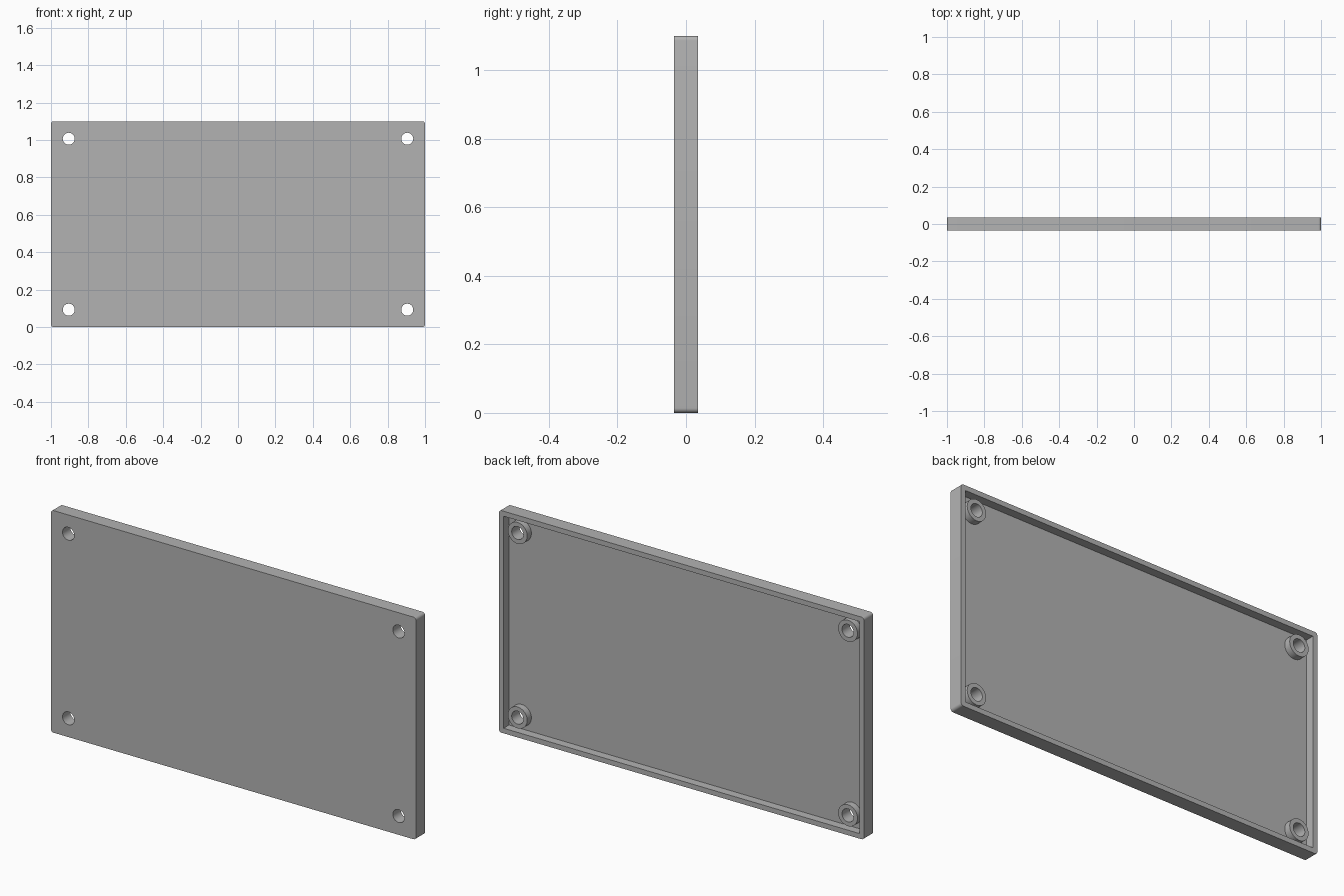
import bpy, bmesh, math
from mathutils import Vector

cube = bpy.data.objects.get("Cube")
if cube:
    bpy.data.objects.remove(cube, do_unlink=True)

W, H, D = 2.0, 1.1, 0.07        # overall size
WALL, FLOOR_Y = 0.025, -0.007   # rim thickness, inner floor position
HOLE_X, HOLE_INSET = 0.905, 0.093
HOLE_R, BOSS_R, BOSS_TOP = 0.032, 0.053, 0.026
SEGS = 40

grey = bpy.data.materials.new("plain_grey")
grey.use_nodes = True
grey.diffuse_color = (0.45, 0.45, 0.45, 1)
grey.node_tree.nodes["Principled BSDF"].inputs["Base Color"].default_value = grey.diffuse_color


def add_object(name, bm):
    bmesh.ops.recalc_face_normals(bm, faces=bm.faces)
    mesh = bpy.data.meshes.new(name)
    bm.to_mesh(mesh)
    bm.free()
    mesh.materials.append(grey)
    obj = bpy.data.objects.new(name, mesh)
    bpy.context.collection.objects.link(obj)
    return obj


def box(bm, lo, hi):
    verts = bmesh.ops.create_cube(bm, size=1)["verts"]
    lo, hi = Vector(lo), Vector(hi)
    for v in verts:
        v.co = (lo + hi) / 2 + v.co * (hi - lo)


def cut(obj, cutter):
    mod = obj.modifiers.new("cut", 'BOOLEAN')
    mod.operation, mod.solver, mod.object = 'DIFFERENCE', 'EXACT', cutter
    bpy.context.view_layer.objects.active = obj
    bpy.ops.object.modifier_apply(modifier=mod.name)
    bpy.data.objects.remove(cutter, do_unlink=True)


def ring_profile(bm, profile, cx, cz):
    """Turn (radius, y) points around an axis along y."""
    verts = [bm.verts.new((cx + r, y, cz)) for r, y in profile]
    edges = [bm.edges.new(pair) for pair in zip(verts, verts[1:])]
    bmesh.ops.spin(bm, geom=verts + edges, cent=(cx, 0, cz), axis=(0, 1, 0),
                   angle=math.tau, steps=SEGS, use_merge=True)
    bmesh.ops.remove_doubles(bm, verts=bm.verts, dist=1e-5)


corners = [(sx * HOLE_X, z, f"{row}_{side}")
           for sx, side in ((-1, "right"), (1, "left"))
           for z, row in ((HOLE_INSET, "lower"), (H - HOLE_INSET, "upper"))]

# Panel with rounded corners
bm = bmesh.new()
box(bm, (-W / 2, -D / 2, 0), (W / 2, D / 2, H))
depth_edges = [e for e in bm.edges if abs(e.verts[0].co.y - e.verts[1].co.y) > 0.01]
bmesh.ops.bevel(bm, geom=depth_edges, offset=0.014, segments=6, profile=0.5, affect='EDGES')
panel = add_object("cover_panel", bm)

# Shallow pocket in the back, leaving a thin rim
bm = bmesh.new()
box(bm, (WALL - W / 2, FLOOR_Y, WALL), (W / 2 - WALL, D, H - WALL))
cut(panel, add_object("pocket_cutter", bm))

# Screw holes through the panel
for x, z, label in corners:
    bm = bmesh.new()
    ring_profile(bm, [(0, -D), (HOLE_R, -D), (HOLE_R, D), (0, D)], x, z)
    cut(panel, add_object("hole_cutter", bm))

# Screw bosses standing on the inner floor
parts = [panel]
for x, z, label in corners:
    bm = bmesh.new()
    ring_profile(bm, [(BOSS_R, FLOOR_Y), (BOSS_R, BOSS_TOP),
                      (HOLE_R, BOSS_TOP), (HOLE_R, FLOOR_Y)], x, z)
    parts.append(add_object(f"screw_boss_{label}", bm))

# Smooth the round walls, keep the edges sharp
bpy.ops.object.select_all(action='DESELECT')
for part in parts:
    part.select_set(True)
bpy.context.view_layer.objects.active = panel
bpy.ops.object.shade_smooth_by_angle(angle=math.radians(30))
